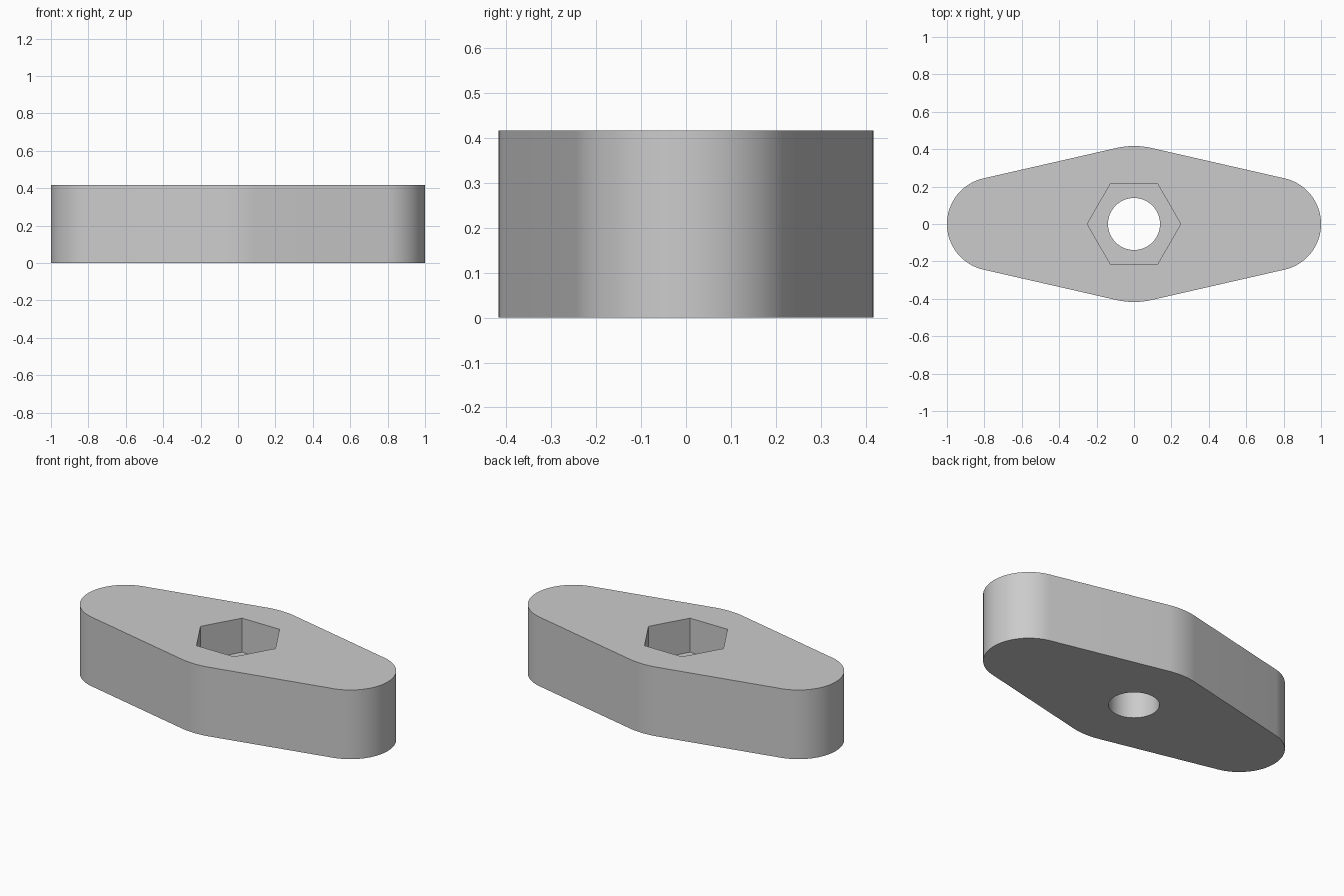
import bpy
import bmesh
from math import sin, cos, pi, asin, radians

if "Cube" in bpy.data.objects:
    bpy.data.objects.remove(bpy.data.objects["Cube"], do_unlink=True)

HEIGHT = 0.417
HUB_RADIUS = 0.417
END_RADIUS = 0.25
END_OFFSET = 0.75
HOLE_RADIUS = 0.139
POCKET_RADIUS = 0.25
POCKET_DEPTH = 0.205

grey = bpy.data.materials.new("plain_grey")
grey.use_nodes = True
colour = (0.6, 0.6, 0.6, 1)
grey.diffuse_color = colour
grey.node_tree.nodes["Principled BSDF"].inputs["Base Color"].default_value = colour


def arc(cx, radius, start, end, steps):
    """Points along an arc centred on the x axis, both ends included."""
    angles = [start + (end - start) * i / steps for i in range(steps + 1)]
    return [(cx + radius * cos(a), radius * sin(a)) for a in angles]


def prism(name, outline, bottom, top):
    """Closed upright prism over a counter-clockwise outline."""
    bm = bmesh.new()
    base = bm.faces.new([bm.verts.new((x, y, bottom)) for x, y in outline])
    result = bmesh.ops.extrude_face_region(bm, geom=[base], use_keep_orig=True)
    raised = [g for g in result["geom"] if isinstance(g, bmesh.types.BMVert)]
    bmesh.ops.translate(bm, verts=raised, vec=(0, 0, top - bottom))
    bmesh.ops.recalc_face_normals(bm, faces=bm.faces)
    mesh = bpy.data.meshes.new(name)
    bm.to_mesh(mesh)
    bm.free()
    mesh.materials.append(grey)
    obj = bpy.data.objects.new(name, mesh)
    bpy.context.collection.objects.link(obj)
    return obj


# Body: a wide hub and two rounded ends joined by straight tangents
tilt = asin((HUB_RADIUS - END_RADIUS) / END_OFFSET)
side = pi / 2 - tilt
outline = (arc(END_OFFSET, END_RADIUS, -side, side, 40)
           + arc(0, HUB_RADIUS, side, pi - side, 10)
           + arc(-END_OFFSET, END_RADIUS, pi - side, pi + side, 40)
           + arc(0, HUB_RADIUS, pi + side, 2 * pi - side, 10))
body = prism("body", outline, 0, HEIGHT)

# Cutters: round through hole and hexagonal nut pocket open at the top
hole = prism("hole_cutter", arc(0, HOLE_RADIUS, 0, 2 * pi, 64)[:-1], -0.1, HEIGHT + 0.1)
pocket = prism("pocket_cutter", arc(0, POCKET_RADIUS, 0, 2 * pi, 6)[:-1],
               HEIGHT - POCKET_DEPTH, HEIGHT + 0.1)

bpy.ops.object.select_all(action="DESELECT")
body.select_set(True)
bpy.context.view_layer.objects.active = body
for cutter in (hole, pocket):
    cutter.hide_render = True
    cut = body.modifiers.new(cutter.name, "BOOLEAN")
    cut.operation = "DIFFERENCE"
    cut.solver = "EXACT"
    cut.object = cutter
    bpy.ops.object.modifier_apply(modifier=cut.name)
    bpy.data.objects.remove(cutter, do_unlink=True)

# Smooth curved walls, sharp rims and pocket corners
bpy.ops.object.shade_smooth_by_angle(angle=radians(30))
